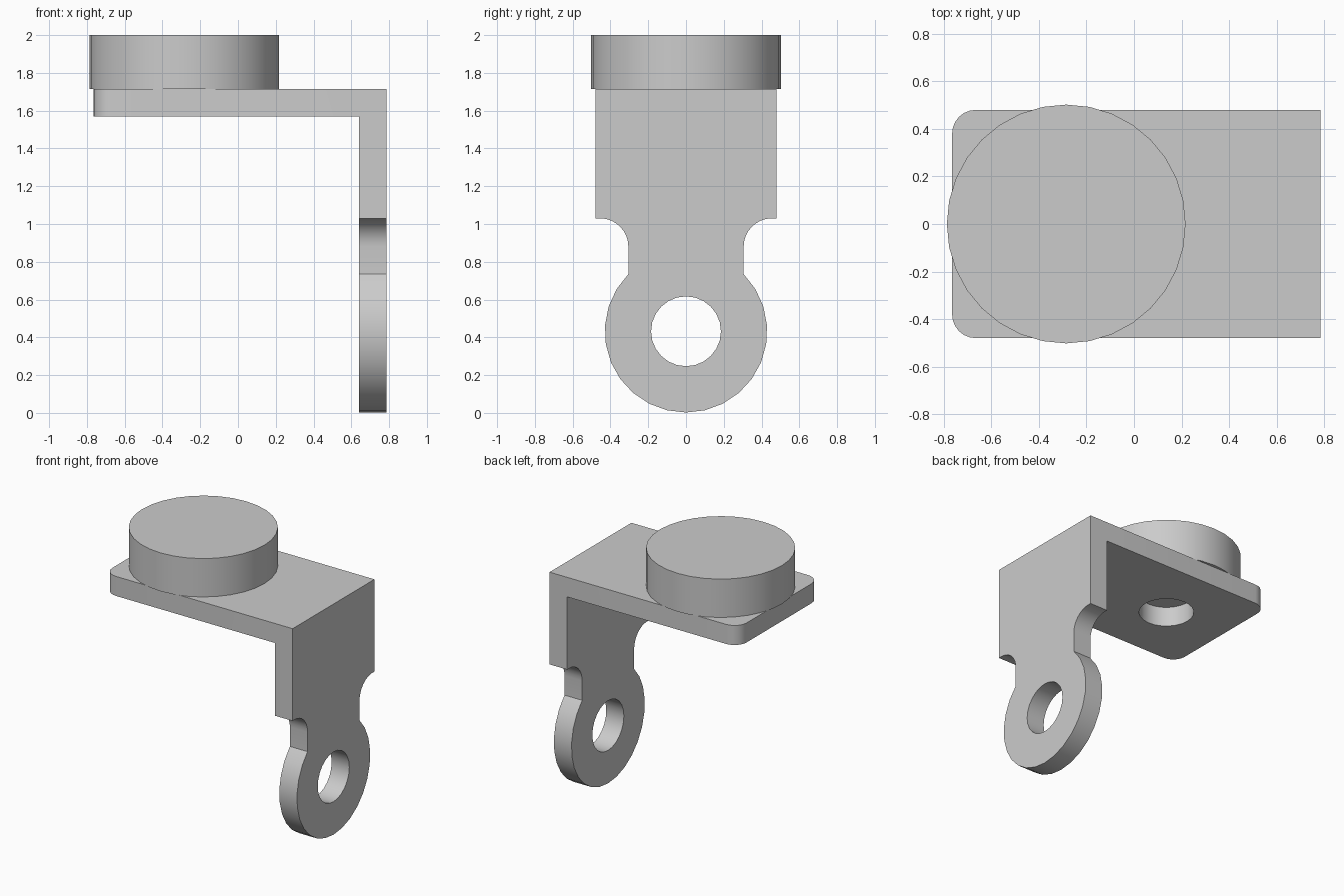
import bpy, bmesh
from math import radians, cos, sin, atan2, degrees
from mathutils import Matrix, Vector

if "Cube" in bpy.data.objects:
    bpy.data.objects.remove(bpy.data.objects["Cube"], do_unlink=True)

grey = bpy.data.materials.new("plain grey")
grey.use_nodes = True
grey.diffuse_color = (0.6, 0.6, 0.6, 1)
grey.node_tree.nodes["Principled BSDF"].inputs["Base Color"].default_value = (0.6, 0.6, 0.6, 1)

THICK = 0.145          # sheet thickness
HALF_W = 0.48          # half width of the bracket
FRONT_X, BACK_X = 0.785, -0.765
PLATE_TOP = 1.715
DISC_X = -0.285
HOLE_R = 0.185


def arc(cx, cy, r, start, end, steps):
    """Points on an arc, angles in degrees, both ends included."""
    angles = [radians(start + (end - start) * i / steps) for i in range(steps + 1)]
    return [(cx + r * cos(a), cy + r * sin(a)) for a in angles]


def circle(cx, cy, r, sides):
    return arc(cx, cy, r, 0, 360, sides)[:-1]


def evaluated_mesh(obj):
    bpy.context.view_layer.update()
    graph = bpy.context.evaluated_depsgraph_get()
    return bpy.data.meshes.new_from_object(obj.evaluated_get(graph))


def tidy(mesh):
    bm = bmesh.new()
    bm.from_mesh(mesh)
    bmesh.ops.remove_doubles(bm, verts=bm.verts, dist=0.0005)
    bmesh.ops.recalc_face_normals(bm, faces=bm.faces)
    bm.to_mesh(mesh)
    bm.free()


def sheet(name, loops, depth, matrix):
    """Extrude flat outlines (first outer, then holes) into a solid."""
    curve = bpy.data.curves.new(name + " outline", 'CURVE')
    curve.dimensions = '2D'
    curve.fill_mode = 'BOTH'
    curve.extrude = depth / 2
    for loop in loops:
        spline = curve.splines.new('POLY')
        spline.points.add(len(loop) - 1)
        for point, (x, y) in zip(spline.points, loop):
            point.co = (x, y, 0, 1)
        spline.use_cyclic_u = True
    helper = bpy.data.objects.new(name + " outline", curve)
    bpy.context.collection.objects.link(helper)
    mesh = evaluated_mesh(helper)
    bpy.data.objects.remove(helper, do_unlink=True)
    mesh.transform(matrix)
    tidy(mesh)
    obj = bpy.data.objects.new(name, mesh)
    bpy.context.collection.objects.link(obj)
    return obj


def finish(obj):
    obj.data.materials.clear()
    obj.data.materials.append(grey)
    bpy.ops.object.select_all(action='DESELECT')
    obj.select_set(True)
    bpy.context.view_layer.objects.active = obj
    bpy.ops.object.shade_smooth_by_angle(angle=radians(30))


# Upright plate: wide top, filleted neck, round lug with a hole
LUG_Z, LUG_R, NECK, FILLET, STEP_Z = 0.432, 0.43, 0.305, 0.15, 1.03
meet = degrees(atan2((LUG_R ** 2 - NECK ** 2) ** 0.5, NECK))
right_side = [(HALF_W, PLATE_TOP), (HALF_W, STEP_Z)]
right_side += arc(NECK + FILLET, STEP_Z - FILLET, FILLET, 90, 180, 8)
left_side = [(-y, z) for y, z in reversed(right_side)]
lug = arc(0, LUG_Z, LUG_R, meet, -180 - meet, 20)
upright_to_world = Matrix(((0, 0, 1, FRONT_X - THICK / 2),
                           (1, 0, 0, 0),
                           (0, 1, 0, 0),
                           (0, 0, 0, 1)))
bracket = sheet("bracket", [right_side + lug + left_side, circle(0, LUG_Z, HOLE_R, 24)],
                THICK, upright_to_world)

# Top plate: rounded far corners and a hole below the disc
CORNER = 0.1
outline = [(FRONT_X, -HALF_W), (FRONT_X, HALF_W)]
outline += arc(BACK_X + CORNER, HALF_W - CORNER, CORNER, 90, 180, 6)
outline += arc(BACK_X + CORNER, CORNER - HALF_W, CORNER, 180, 270, 6)
top_plate = sheet("top_plate", [outline, circle(DISC_X, 0, HOLE_R, 24)], THICK,
                  Matrix.Translation(Vector((0, 0, PLATE_TOP - THICK / 2))))

# Weld both plates into one bent bracket
union = bracket.modifiers.new("weld", 'BOOLEAN')
union.operation = 'UNION'
union.solver = 'EXACT'
union.object = top_plate
bracket_mesh = evaluated_mesh(bracket)
bracket.modifiers.clear()
bracket.data = bracket_mesh
bpy.data.objects.remove(top_plate, do_unlink=True)
tidy(bracket.data)
finish(bracket)

# Solid disc resting on the top plate
DISC_H = 2 - PLATE_TOP
bpy.ops.mesh.primitive_cylinder_add(vertices=32, radius=0.502, depth=DISC_H,
                                    location=(DISC_X, 0, PLATE_TOP + DISC_H / 2))
disc = bpy.context.object
disc.name = "disc"
finish(disc)
